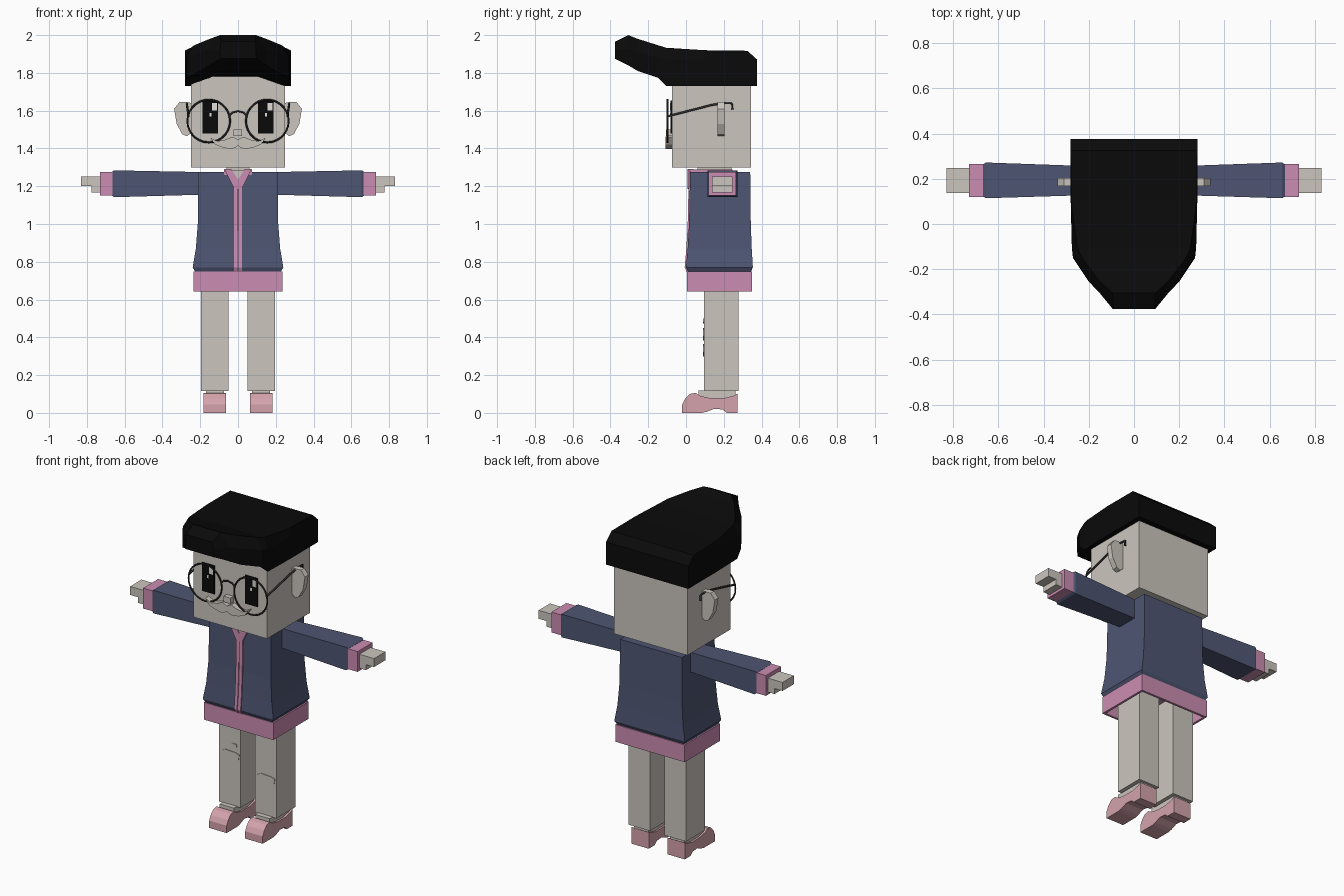
import bpy
import bmesh
import math

cube = bpy.data.objects.get("Cube")
if cube:
    bpy.data.objects.remove(cube, do_unlink=True)


def material(name, rgb):
    m = bpy.data.materials.new(name)
    m.use_nodes = True
    m.diffuse_color = (*rgb, 1)
    m.node_tree.nodes["Principled BSDF"].inputs["Base Color"].default_value = (*rgb, 1)
    return m


SKIN = material("warm grey", (.60, .565, .515))
NAVY = material("navy cloth", (.076, .091, .17))
PINK = material("pink trim", (.60, .265, .445))
ROSE = material("rose shoe", (.66, .365, .41))
BLACK = material("black", (.003, .003, .003))
FRAME = material("dark metal", (.03, .028, .028))
WHITE = material("eye shine", (.75, .73, .70))


def finish(name, bm, mat, mirror=False):
    bmesh.ops.recalc_face_normals(bm, faces=bm.faces)
    mesh = bpy.data.meshes.new(name)
    bm.to_mesh(mesh)
    bm.free()
    mesh.materials.append(mat)
    ob = bpy.data.objects.new(name, mesh)
    bpy.context.collection.objects.link(ob)
    if mirror:
        ob.modifiers.new("Mirror", 'MIRROR')
    return ob


def loft(name, rings, mat, mirror=False, caps=(True, True)):
    """Bridge equal rings of points and close the ends."""
    bm = bmesh.new()
    loops = [[bm.verts.new(p) for p in ring] for ring in rings]
    n = len(loops[0])
    for a, b in zip(loops, loops[1:]):
        for i in range(n):
            j = (i + 1) % n
            bm.faces.new((a[i], a[j], b[j], b[i]))
    for ring, cap in zip((loops[0], loops[-1]), caps):
        if cap:
            bm.faces.new(ring)
    return finish(name, bm, mat, mirror)


def rect_z(z, x0, x1, y0, y1):
    return [(x0, y0, z), (x1, y0, z), (x1, y1, z), (x0, y1, z)]


def rect_x(x, y0, y1, z0, z1):
    return [(x, y0, z0), (x, y1, z0), (x, y1, z1), (x, y0, z1)]


def box(name, x, y, z, mat, mirror=False):
    return loft(name, [rect_z(h, *x, *y) for h in z], mat, mirror)


def plate(name, outline, y, mat, mirror=False):
    """Extrude an x-z outline along y."""
    return loft(name, [[(x, d, z) for x, z in outline] for d in y], mat, mirror)


def tube(name, points, radius, mat):
    cu = bpy.data.curves.new(name, 'CURVE')
    cu.dimensions = '3D'
    cu.bevel_depth = radius
    cu.bevel_resolution = 1
    cu.use_fill_caps = True
    sp = cu.splines.new('POLY')
    sp.points.add(len(points) - 1)
    for p, co in zip(sp.points, points):
        p.co = (*co, 1)
    cu.materials.append(mat)
    ob = bpy.data.objects.new(name, cu)
    bpy.context.collection.objects.link(ob)


# Head, neck and ears
box("head", (-.25, .25), (-.075, .343), (1.30, 1.80), SKIN)
box("neck", (-.06, .06), (.06, .24), (1.2, 1.31), SKIN)
ear = [(.24, 1.64), (.275, 1.645), (.31, 1.645), (.338, 1.61), (.325, 1.53),
       (.295, 1.475), (.27, 1.465), (.24, 1.49)]
plate("ear", ear, (.168, .203), SKIN, True)

# Hair: y, half width, rim height, fringe height, side height, crown half width, crown height
hair = [(.377, .28, 1.73, 1.73, 1.80, .28, 1.87),
        (.325, .28, 1.73, 1.73, 1.86, .28, 1.917),
        (.10, .28, 1.73, 1.73, 1.865, .278, 1.92),
        (-.105, .275, 1.73, 1.79, 1.87, .25, 1.933),
        (-.15, .27, 1.775, 1.80, 1.88, .23, 1.947),
        (-.255, .20, 1.81, 1.81, 1.91, .15, 1.98),
        (-.305, .152, 1.84, 1.84, 1.925, .095, 2.0),
        (-.375, .095, 1.875, 1.875, 1.92, .09, 1.965)]
rings = []
for y, w, rim, fringe, side, crown, top in hair:
    half = [(w * .38, fringe), (w, rim), (w, side), (crown, top)]
    section = half + [(-x, z) for x, z in reversed(half)]
    rings.append([(x, y, z) for x, z in section])
loft("hair", rings, BLACK)

# Eyes with shine squares offset to the same side
for s, side in ((1, "left"), (-1, "right")):
    cx = .147 * s
    box(side + "_eye", (cx - .042, cx + .042), (-.081, -.074), (1.48, 1.655), BLACK)
    box(side + "_shine", (cx + .009, cx + .035), (-.084, -.08), (1.60, 1.64), WHITE)
    box(side + "_small_shine", (cx - .005, cx + .006), (-.084, -.08), (1.57, 1.588), WHITE)

# Nose and moustache
box("nose", (-.024, .022), (-.105, -.07), (1.465, 1.50), SKIN)
upper = [(.03, 1.462), (.07, 1.445), (.11, 1.438), (.147, 1.457)]
lower = [(.12, 1.42), (.08, 1.405), (.04, 1.397), (.015, 1.403)]
half = upper + lower
outline = [(0, 1.447)] + half + [(0, 1.415)] + [(-x, z) for x, z in reversed(half)]
plate("moustache", outline, (-.108, -.07), SKIN)

# Glasses
for s, side in ((1, "left"), (-1, "right")):
    bpy.ops.mesh.primitive_torus_add(
        major_segments=28, minor_segments=6, major_radius=.113, minor_radius=.005,
        location=(.155 * s, -.098, 1.545), rotation=(math.pi / 2, 0, 0))
    rim = bpy.context.object
    rim.name = side + "_glasses_rim"
    rim.data.materials.append(FRAME)
    tube(side + "_temple", [(.262 * s, -.098, 1.57), (.27 * s, .135, 1.63),
                            (.27 * s, .20, 1.64), (.27 * s, .243, 1.638),
                            (.27 * s, .246, 1.605)], .006, FRAME)
tube("glasses_bridge", [(-.045, -.098, 1.575), (-.03, -.098, 1.59), (0, -.098, 1.597),
                        (.03, -.098, 1.59), (.045, -.098, 1.575)], .005, FRAME)

# Jacket body: height, half width, front, back
body = [(1.275, .21, .022, .340), (1.0, .213, .016, .343), (.87, .223, .009, .348),
        (.77, .24, .0, .354), (.745, .225, .012, .342)]
loft("jacket", [rect_z(z, -w, w, f, b) for z, w, f, b in body], NAVY)

# Zip strips following the jacket front
for s in (1, -1):
    loft("zip_strip", [rect_z(z, s * .002, s * .022, f - .007, f + .02)
                       for z, w, f, b in body], PINK)
box("zip_teeth", (-.003, .003), (.014, .03), (.75, 1.2), FRAME)

# Open collar
plate("neck_opening", [(0, 1.2), (.05, 1.283), (-.05, 1.283)], (.014, .05), SKIN)
plate("collar_flap", [(.0, 1.235), (.0, 1.185), (.022, 1.19), (.072, 1.29), (.035, 1.29)],
      (.009, .04), PINK, True)
box("collar_side", (.045, .075), (.02, .245), (1.26, 1.288), PINK, True)
box("collar_back", (-.075, .075), (.215, .245), (1.26, 1.288), PINK)

# Waistband, open underneath, with a wall thickness
band = loft("waistband", [rect_z(z, -.236, .236, .006, .35) for z in (.642, .748)],
            PINK, caps=(False, True))
wall = band.modifiers.new("Wall", 'SOLIDIFY')
wall.thickness = .02
wall.offset = -1

# Sleeves, cuffs and hands
loft("sleeve", [rect_x(.20, .128, .256, 1.155, 1.275),
                rect_x(.655, .114, .272, 1.142, 1.284),
                rect_x(.668, .122, .264, 1.15, 1.276)], NAVY, True)
loft("cuff", [rect_x(x, .12, .266, 1.15, 1.275) for x in (.65, .73)], PINK, True)
loft("hand", [rect_x(x, .137, .247, 1.20, 1.252) for x in (.72, .83)], SKIN, True)
loft("fingers", [rect_x(x, .137, .247, 1.166, 1.205) for x in (.72, .775)], SKIN, True)

# Legs and ankles
box("leg", (.05, .195), (.095, .278), (.115, .74), SKIN, True)
box("ankle", (.073, .17), (.065, .262), (.05, .118), SKIN, True)

# Worn patches on the trousers
big = [(-.065, 0), (-.055, .02), (-.03, .033), (.035, .03), (.063, .022), (.06, -.01),
       (.035, -.03), (-.025, -.034)]
small = [(-.03, -.008), (-.005, -.015), (.03, -.006), (.026, .014), (-.005, .01)]
for name, cx, cz, shape in (("right_knee_patch", -.12, .417, big),
                            ("left_knee_patch", .122, .333, big),
                            ("right_thigh_patch", -.103, .487, small)):
    plate(name, [(cx + x, cz + z) for x, z in shape], (.091, .097), SKIN)

# Shoes: side profile with arched sole
profile = [(-.02, 0), (-.02, .045), (-.005, .075), (.02, .1), (.05, .106), (.075, .09),
           (.12, .08), (.20, .078), (.25, .09), (.272, .102), (.272, 0), (.215, 0),
           (.195, .018), (.15, .022), (.11, .006), (.085, 0)]
loft("shoe", [[(x, y, z) for y, z in profile] for x in (.063, .182)], ROSE, True)
